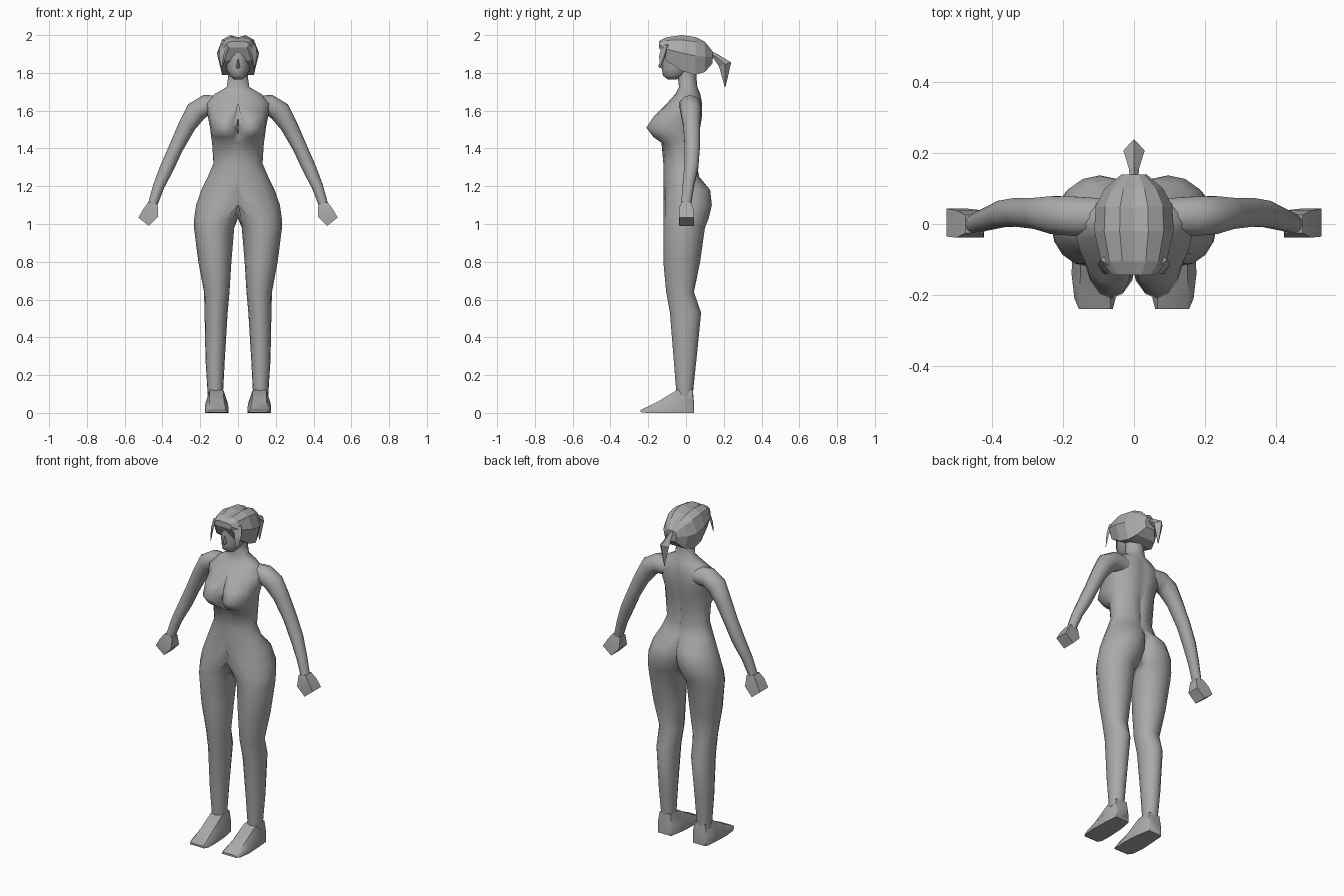
import bpy, bmesh, math
from mathutils import Vector

grey = bpy.data.materials.new("plain_grey")
grey.diffuse_color = (0.4, 0.4, 0.4, 1)


def loft(name, rings, smooth=60, mirror=True):
    """Skin a list of closed rings, cap the ends, open the x = 0 seam and mirror."""
    bm = bmesh.new()
    rows = [[bm.verts.new(p) for p in ring] for ring in rings]
    n = len(rows[0])
    for a, b in zip(rows, rows[1:]):
        for i in range(n):
            j = (i + 1) % n
            bm.faces.new((a[i], a[j], b[j], b[i]))
    bm.faces.new(rows[0])
    bm.faces.new(rows[-1])
    bmesh.ops.recalc_face_normals(bm, faces=bm.faces)
    if mirror:
        seam = [f for f in bm.faces if all(abs(v.co.x) < 1e-5 for v in f.verts)]
        bmesh.ops.delete(bm, geom=seam, context='FACES')
    bmesh.ops.remove_doubles(bm, verts=bm.verts, dist=1e-5)
    mesh = bpy.data.meshes.new(name)
    bm.to_mesh(mesh)
    bm.free()
    mesh.materials.append(grey)
    if smooth:
        for p in mesh.polygons:
            p.use_smooth = True
        mesh.set_sharp_from_angle(angle=math.radians(smooth))
    ob = bpy.data.objects.new(name, mesh)
    bpy.context.collection.objects.link(ob)
    if mirror:
        ob.modifiers.new("mirror", 'MIRROR').merge_threshold = 0.0005
    return ob


def tube(name, path, across, n, turn=0.0, **kw):
    """Loft ellipses along a path of (x, y, z, radius in plane, radius across)."""
    pts = [Vector(p[:3]) for p in path]
    rings = []
    for i, p in enumerate(path):
        t = pts[min(i + 1, len(pts) - 1)] - pts[max(i - 1, 0)]
        u = t.cross(across).normalized()
        rings.append([pts[i] + u * p[3] * math.cos(a) + across * p[4] * math.sin(a)
                      for a in (turn + 2 * math.pi * k / n for k in range(n))])
    return loft(name, rings, **kw)


def body_ring(z, xi, xo, yf, yb, xb, n=16):
    """Half-body section; anything past the middle is flattened onto x = 0."""
    ym = (yf + yb) / 4
    ring = []
    for k in range(n):
        a = 2 * math.pi * k / n
        s = math.sin(a)
        inner, y = (xi, yf) if s > -1e-6 else (xb, yb)
        x = (inner + xo) / 2 + (xo - inner) / 2 * math.cos(a)
        ring.append((x if x > 1e-5 else 0.0, ym + (y - ym) * abs(s), z))
    return ring


# Legs, hips, torso and neck: z, front inner x, outer x, front y, back y, back inner x
body = [
    (0.09, .08, .16, -.05, .035, .08),
    (0.28, .07, .172, -.065, .055, .07),
    (0.53, .055, .177, -.085, .08, .055),
    (0.64, .045, .18, -.105, .042, .045),
    (0.80, .035, .21, -.12, .075, .035),
    (0.98, .02, .233, -.12, .10, .02),
    (1.03, -.02, .232, -.12, .12, -.01),
    (1.10, -.12, .222, -.12, .137, -.03),
    (1.18, -.19, .194, -.12, .128, -.06),
    (1.25, -.16, .16, -.12, .07, -.12),
    (1.32, -.13, .13, -.12, .055, -.13),
    (1.43, -.137, .137, -.13, .062, -.12),
    (1.46, -.03, .142, -.172, .067, -.11),
    (1.51, -.02, .148, -.21, .075, -.11),
    (1.57, -.05, .16, -.17, .085, -.11),
    (1.64, -.175, .175, -.10, .085, -.13),
    (1.69, -.12, .12, -.055, .075, -.12),
    (1.725, -.06, .06, -.037, .06, -.06),
    (1.78, -.052, .052, -.044, .055, -.052),
    (1.84, -.052, .052, -.044, .055, -.052),
]
loft("body", [body_ring(*r) for r in body], smooth=80)

# Arms
Y = Vector((0, 1, 0))
tube("arm", [
    (.09, .02, 1.625, .055, .055),
    (.17, .022, 1.628, .056, .058),
    (.222, .025, 1.595, .057, .056),
    (.27, .03, 1.52, .046, .046),
    (.33, .033, 1.40, .038, .042),
    (.375, .028, 1.30, .037, .039),
    (.42, .012, 1.20, .030, .032),
    (.453, 0, 1.10, .025, .028)], Y, 10, smooth=80)

# Hands: blunt four-sided wedges
tube("hand", [
    (.450, 0, 1.11, .036, .036),
    (.462, 0, 1.06, .062, .054),
    (.500, .004, 1.012, .050, .056)], Y, 4, math.pi / 4, smooth=30)

# Feet: y, inner x, outer x, sole height, top height, top inset
foot = [(.042, .075, .160, 0, .06, .012),
        (.035, .07, .165, 0, .125, .012),
        (-.05, .055, .172, 0, .12, .022),
        (-.14, .05, .176, 0, .065, .025),
        (-.21, .052, .168, 0, .03, .015),
        (-.24, .06, .155, .004, .016, .006)]
loft("foot", [[(a, y, b), (o, y, b), (o, y, b + (t - b) * .45),
               (o - s, y, t), (a + s, y, t), (a, y, b + (t - b) * .45)]
              for y, a, o, b, t, s in foot], smooth=45)

# Head: z, half width, front y, back y
head = [(1.765, .022, -.095, -.05), (1.785, .045, -.122, .0),
        (1.82, .062, -.128, .06), (1.87, .072, -.126, .09),
        (1.91, .078, -.13, .10), (1.95, .07, -.115, .09), (1.98, .04, -.06, .05)]
loft("head", [[(w * math.cos(a), (f + b) / 2 + (b - f) / 2 * math.sin(a), z)
               for a in (math.pi * k / 6 for k in range(12))]
              for z, w, f, b in head], mirror=False)

# Nose
loft("nose", [[(-.004, -.12, 1.875), (.004, -.12, 1.875), (0, -.128, 1.875)],
              [(-.013, -.12, 1.83), (.013, -.12, 1.83), (0, -.147, 1.835)],
              [(-.006, -.12, 1.822), (.006, -.12, 1.822), (0, -.128, 1.822)]],
     mirror=False)

# Faceted hair cap with a centre parting: y, half width, top, bottom
hair = [(-.143, .062, 1.968, 1.935), (-.105, .092, 1.988, 1.865),
        (-.02, .112, 2.0, 1.81), (.05, .108, 1.99, 1.79),
        (.10, .082, 1.965, 1.805), (.14, .035, 1.915, 1.85)]
arch = [(0, .94), (.36, 1), (.75, .87), (1, .5), (.78, 0), (0, 0)]
loft("hair", [[(w * fx, y, b + (t - b) * fz) for fx, fz in arch]
              for y, w, t, b in hair], smooth=0)

# Loose strands beside the face
loft("hair_strand", [[(.06, -.125, 1.955), (.095, -.10, 1.945), (.08, -.09, 1.95)],
                     [(.075, -.142, 1.89), (.102, -.115, 1.89), (.088, -.11, 1.89)],
                     [(.086, -.14, 1.825), (.088, -.138, 1.825), (.087, -.136, 1.825)]],
     smooth=0)

# Ponytail
tube("ponytail", [
    (0, .12, 1.905, .014, .012),
    (0, .155, 1.888, .016, .014),
    (0, .207, 1.845, .034, .030),
    (0, .207, 1.725, .002, .002)], Vector((1, 0, 0)), 4, smooth=0, mirror=False)
